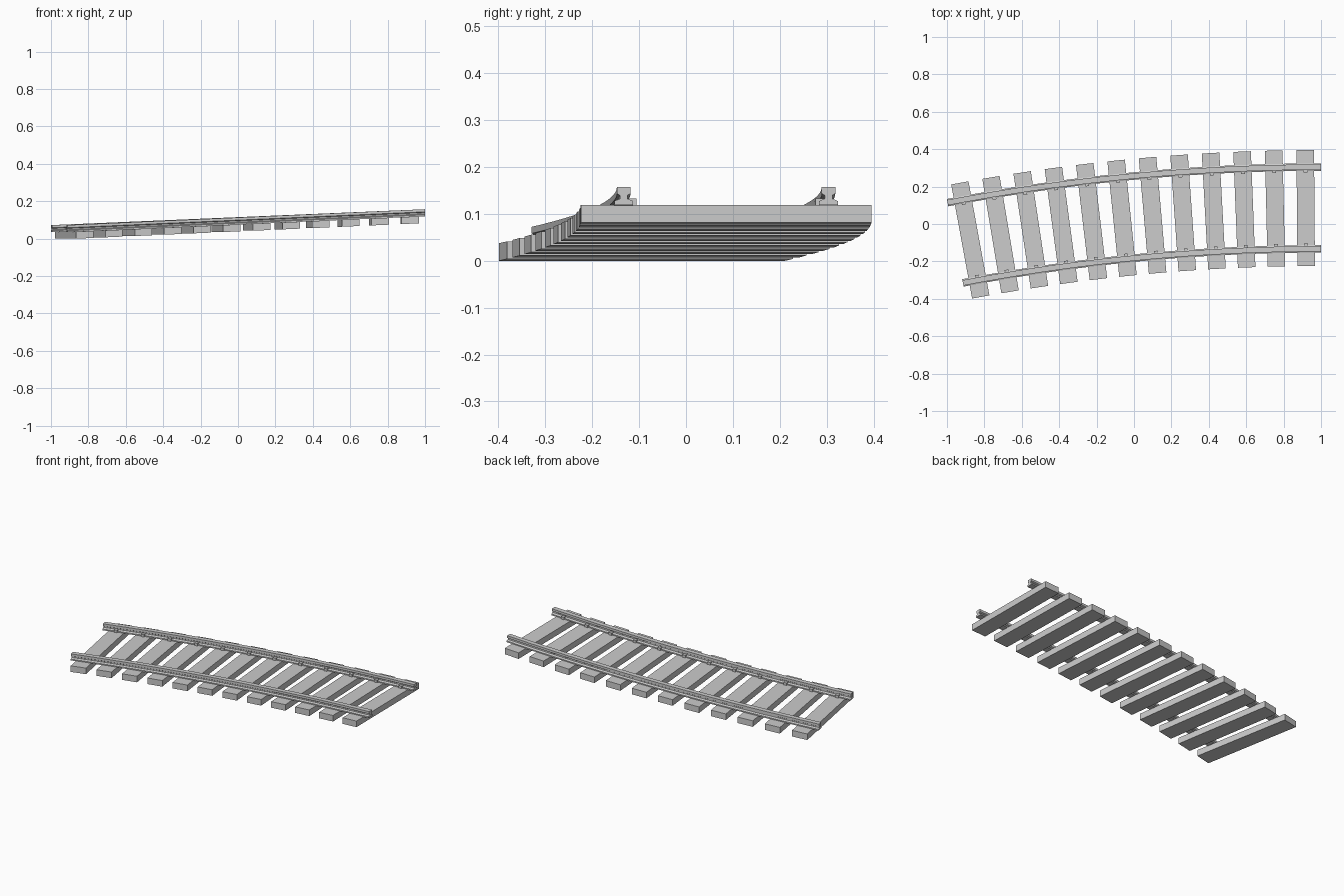
import bpy, math

if "Cube" in bpy.data.objects:
    bpy.data.objects.remove(bpy.data.objects["Cube"])

R = 10.39                     # centre-line radius of the curve
SWEEP = math.radians(10.85)   # turned angle
CX, CY = 1.0, 0.0855 - R      # centre of curvature
SLOPE, Z0 = 0.0432, 0.0835    # climb towards +x, base height at the right end
GAUGE = 0.2185                # rail offset from the centre line
COUNT = 12


def place(theta, u, v, h):
    """Track space (angle, along, across, height) to world, with the climb."""
    s, c = math.sin(theta), math.cos(theta)
    return (CX - (R + v) * s + u * c,
            CY + (R + v) * c + u * s,
            Z0 - SLOPE * R * theta + SLOPE * u + h)


def make_object(name, verts, faces):
    mesh = bpy.data.meshes.new(name)
    mesh.from_pydata(verts, [], faces)
    mesh.update()
    obj = bpy.data.objects.new(name, mesh)
    bpy.context.collection.objects.link(obj)
    return obj


def prism(name, profile, stations):
    """Loft an (across, height) profile through (angle, along) stations."""
    n = len(profile)
    verts = [place(t, u, v, h) for t, u in stations for v, h in profile]
    faces = [(k * n + i, k * n + (i + 1) % n,
              (k + 1) * n + (i + 1) % n, (k + 1) * n + i)
             for k in range(len(stations) - 1) for i in range(n)]
    faces.append(tuple(reversed(range(n))))
    faces.append(tuple(range((len(stations) - 1) * n, len(stations) * n)))
    return make_object(name, verts, faces)


def rect(v0, v1, h0, h1):
    return [(v0, h0), (v0, h1), (v1, h1), (v1, h0)]


# Rail section: wide foot, thin web, square head
half = [(0.020, 0.036), (0.020, 0.044), (0.008, 0.049),
        (0.008, 0.056), (0.0145, 0.060), (0.0145, 0.074)]
section = [(-v, h) for v, h in half] + [(v, h) for v, h in reversed(half)]

# Two curved rails
path = [(SWEEP * k / 24, 0) for k in range(25)]
for name, side in (("outer_rail", 1), ("inner_rail", -1)):
    prism(name, [(v + side * GAUGE, h) for v, h in section], path[::-1])

# Sleepers with a rail clip on the inner side of each rail
for i in range(COUNT):
    t = SWEEP * (i + 0.5) / COUNT
    prism(f"sleeper_{i + 1}", rect(-0.31, 0.31, 0, 0.0375),
          [(t, -0.047), (t, 0.047)])
    for name, side in (("outer", 1), ("inner", -1)):
        a, b = sorted((side * (GAUGE - 0.006), side * (GAUGE - 0.028)))
        prism(f"{name}_clip_{i + 1}", rect(a, b, 0.036, 0.053),
              [(t, -0.010), (t, 0.010)])
